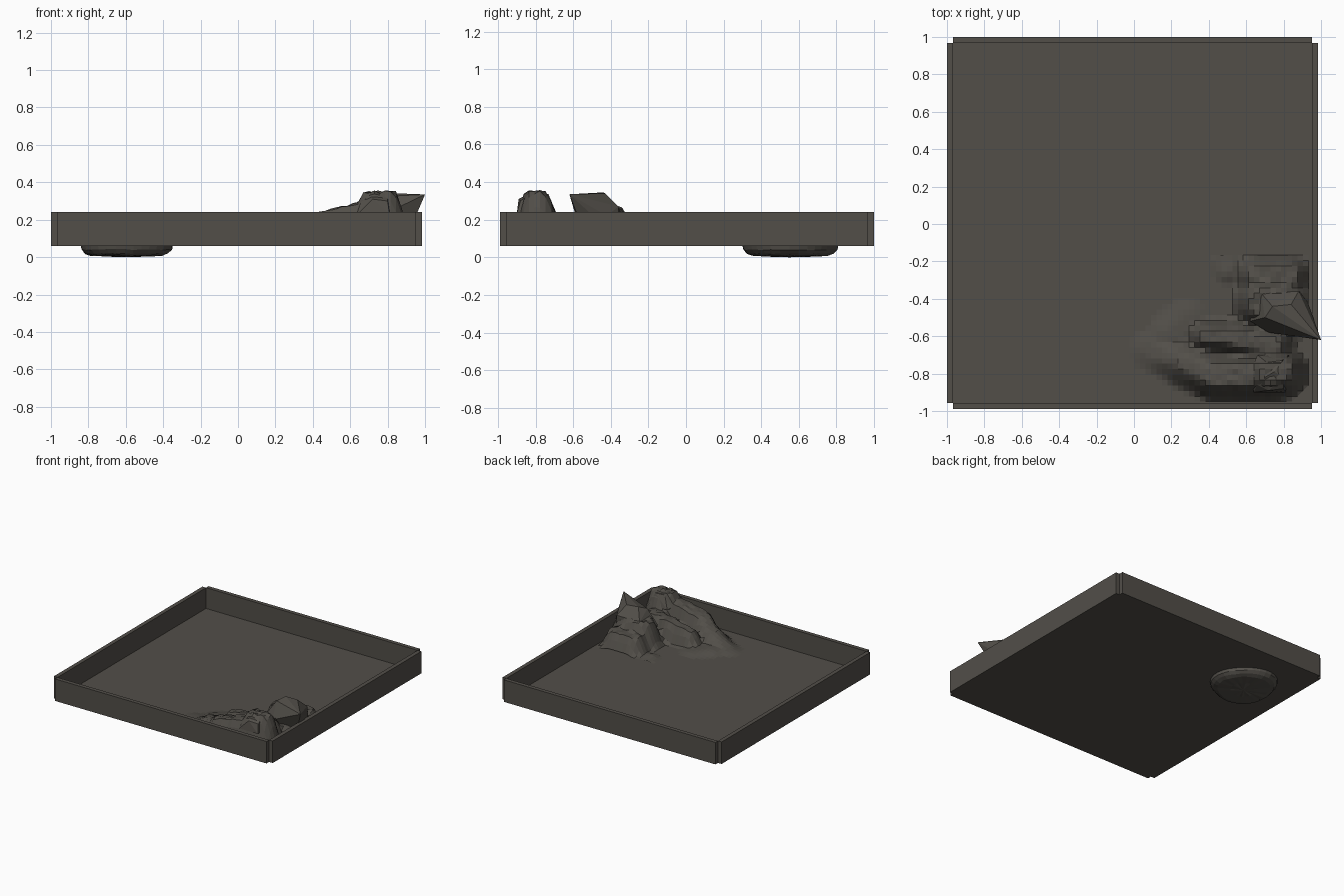
import bpy, bmesh, math, random
from mathutils import Vector

if "Cube" in bpy.data.objects:
    bpy.data.objects.remove(bpy.data.objects["Cube"])

random.seed(4)
stone = bpy.data.materials.new("dark warm grey")
stone.diffuse_color = (0.084, 0.077, 0.066, 1)
stone.use_nodes = True
stone.node_tree.nodes["Principled BSDF"].inputs["Base Color"].default_value = stone.diffuse_color
FLOOR = 0.07


def finish(bm, name):
    bmesh.ops.recalc_face_normals(bm, faces=bm.faces)
    mesh = bpy.data.meshes.new(name)
    bm.to_mesh(mesh)
    bm.free()
    mesh.materials.append(stone)
    ob = bpy.data.objects.new(name, mesh)
    bpy.context.collection.objects.link(ob)
    return ob


def box(name, x0, x1, y0, y1, z0, z1):
    bm = bmesh.new()
    bmesh.ops.create_cube(bm, size=1)
    for v in bm.verts:
        v.co = ((x0 + x1) / 2 + v.co.x * (x1 - x0),
                (y0 + y1) / 2 + v.co.y * (y1 - y0),
                (z0 + z1) / 2 + v.co.z * (z1 - z0))
    return finish(bm, name)


# Tray: thin floor and four walls that leave notched corners
X0, X1, Y0, Y1, T = -1.0, 0.985, -0.99, 1.0, 0.033
box("floor", X0 + T, X1 - T, Y0 + T, Y1 - T, 0.06, FLOOR)
box("left_wall", X0, X0 + T, Y0 + T, Y1 - T, 0.06, 0.24)
box("right_wall", X1 - T, X1, Y0 + T, Y1 - T, 0.06, 0.24)
box("front_wall", X0 + T, X1 - T, Y0, Y0 + T, 0.06, 0.24)
box("back_wall", X0 + T, X1 - T, Y1 - T, Y1, 0.06, 0.24)

# Pond basin hanging below the floor, bumpy and slightly angular
bm = bmesh.new()
rings, n = [], 32
for scale, z in ((1.0, 0.066), (0.98, 0.04), (0.9, 0.019), (0.78, 0.009), (0.4, 0.005)):
    ring = []
    for i in range(n):
        a = math.tau * i / n
        r = scale * (0.247 + 0.012 * math.cos(3 * a + 0.5))
        bump = random.uniform(-0.003, 0.004) if z < 0.05 else 0
        ring.append(bm.verts.new((-0.605 + r * math.cos(a), 0.55 + 1.03 * r * math.sin(a), z + bump)))
    rings.append(ring)
for lo, hi in zip(rings, rings[1:]):
    for i in range(n):
        j = (i + 1) % n
        bm.faces.new((lo[i], lo[j], hi[j], hi[i]))
tip = bm.verts.new((-0.6, 0.55, 0.0))
for i in range(n):
    bm.faces.new((rings[-1][i], rings[-1][(i + 1) % n], tip))
finish(bm, "pond_basin")

# Terrain ridges: start x, y, z, end x, y, z, full-height radius, foot radius
RIDGES = [
    (0.72, -0.80, 0.35, 0.79, -0.79, 0.35, 0.05, 0.15),    # main peak
    (0.68, -0.81, 0.30, 0.42, -0.81, 0.235, 0.05, 0.14),   # long shoulder
    (0.42, -0.80, 0.235, 0.27, -0.74, 0.17, 0.03, 0.15),
    (0.27, -0.74, 0.17, 0.09, -0.67, 0.09, 0.02, 0.13),    # toe of slope
    (0.38, -0.60, 0.19, 0.55, -0.61, 0.225, 0.03, 0.10),   # inner lip
    (0.55, -0.61, 0.225, 0.75, -0.65, 0.235, 0.04, 0.12),  # saddle
    (0.20, -0.60, 0.10, 0.28, -0.52, 0.09, 0.03, 0.15),    # low apron
    (0.67, -0.28, 0.20, 0.82, -0.28, 0.20, 0.05, 0.13),    # shelf under spike
    (0.70, -0.42, 0.27, 0.82, -0.45, 0.27, 0.07, 0.18),    # spike base
    (0.50, -0.25, 0.09, 0.47, -0.20, 0.08, 0.02, 0.08),    # small toe
]


def height(x, y):
    best = 0
    p = Vector((x, y))
    for ax, ay, az, bx, by, bz, r0, r1 in RIDGES:
        a, b = Vector((ax, ay)), Vector((bx, by))
        s = max(0, min(1, (p - a).dot(b - a) / (b - a).length_squared))
        d = (p - a.lerp(b, s)).length
        t = max(0, min(1, (r1 - d) / (r1 - r0)))
        best = max(best, (az + (bz - az) * s - FLOOR) * t * t * (3 - 2 * t))
    return best


# Terrain surface, kept only where it rises from the floor
bm = bmesh.new()
NX, NY, STEP = 34, 28, 0.029
grid = {}
for i in range(NX):
    for j in range(NY):
        x, y = -0.025 + i * STEP, -0.95 + j * STEP
        h = height(x, y)
        if h > 0.01:
            h *= random.uniform(0.96, 1.03)
        grid[i, j] = bm.verts.new((x, y, FLOOR + h))
for i in range(NX - 1):
    for j in range(NY - 1):
        quad = [grid[i, j], grid[i + 1, j], grid[i + 1, j + 1], grid[i, j + 1]]
        if max(v.co.z for v in quad) > FLOOR + 0.004:
            bm.faces.new(quad)
bmesh.ops.delete(bm, geom=[v for v in bm.verts if not v.link_faces], context='VERTS')
finish(bm, "hills")


# Angular boulders
def rock(name, points):
    bm = bmesh.new()
    for p in points:
        bm.verts.new(p)
    res = bmesh.ops.convex_hull(bm, input=bm.verts)
    loose = [v for v in bm.verts if not v.link_faces]
    bmesh.ops.delete(bm, geom=loose, context='VERTS')
    finish(bm, name)


rock("spike_rock", [
    (1.0, -0.62, 0.335), (0.74, -0.44, 0.345), (0.84, -0.43, 0.34), (0.70, -0.50, 0.32),
    (0.68, -0.37, 0.26), (0.88, -0.36, 0.27), (0.93, -0.42, 0.22), (0.94, -0.56, 0.22),
    (0.62, -0.52, 0.20), (0.72, -0.58, 0.20), (0.65, -0.36, 0.10), (0.90, -0.36, 0.10),
    (0.90, -0.53, 0.10), (0.66, -0.54, 0.10)])
rock("peak_rock", [
    (0.75, -0.79, 0.356), (0.70, -0.82, 0.345), (0.80, -0.82, 0.342), (0.79, -0.73, 0.335),
    (0.71, -0.74, 0.335), (0.66, -0.86, 0.30), (0.80, -0.88, 0.30), (0.72, -0.89, 0.31),
    (0.62, -0.80, 0.28), (0.64, -0.90, 0.23), (0.81, -0.90, 0.23), (0.83, -0.70, 0.24),
    (0.66, -0.70, 0.24)])
